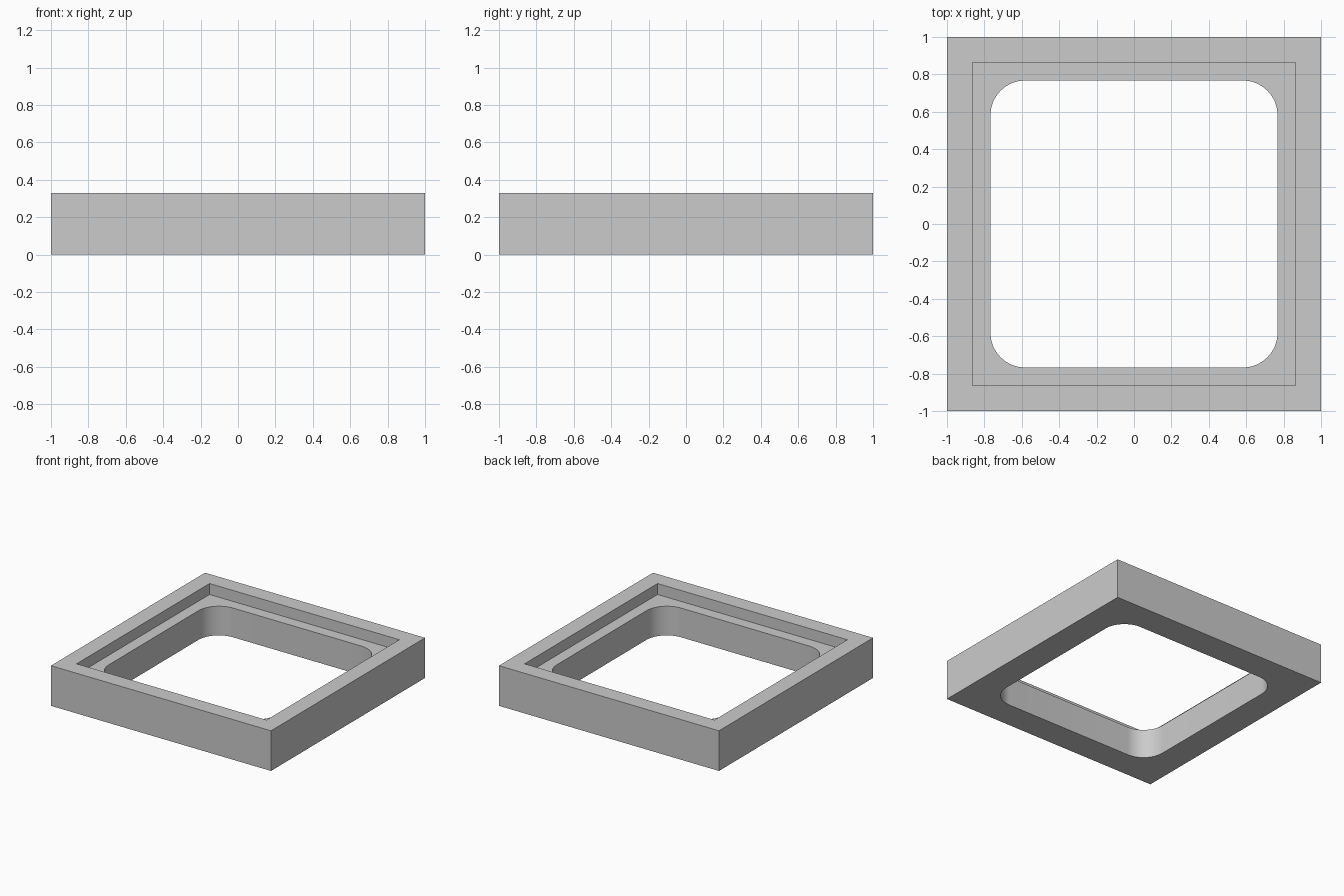
import bpy
import bmesh

cube = bpy.data.objects.get("Cube")
if cube:
    bpy.data.objects.remove(cube, do_unlink=True)

HEIGHT = 0.33
LEDGE_Z = 0.24

grey = bpy.data.materials.new("plain grey")
grey.use_nodes = True
colour = (0.6, 0.6, 0.6, 1)
grey.diffuse_color = colour
grey.node_tree.nodes["Principled BSDF"].inputs["Base Color"].default_value = colour


def make_block(name, half, low, high, radius=0):
    """Square block between two heights, with optional rounded upright corners."""
    bm = bmesh.new()
    bmesh.ops.create_cube(bm, size=1)
    for v in bm.verts:
        v.co.x *= 2 * half
        v.co.y *= 2 * half
        v.co.z = high if v.co.z > 0 else low
    if radius:
        upright = [e for e in bm.edges if abs(e.verts[0].co.z - e.verts[1].co.z) > 0.01]
        bmesh.ops.bevel(bm, geom=upright, offset=radius, segments=16,
                        profile=0.5, affect='EDGES')
    mesh = bpy.data.meshes.new(name)
    bm.to_mesh(mesh)
    bm.free()
    mesh.materials.append(grey)
    obj = bpy.data.objects.new(name, mesh)
    bpy.context.collection.objects.link(obj)
    return obj


# Outer frame, with a square recess above a rounded opening
frame = make_block("square_frame", 1, 0, HEIGHT)
cutters = [
    make_block("recess_cutter", 0.863, LEDGE_Z, HEIGHT + 0.2),
    make_block("opening_cutter", 0.767, -0.2, HEIGHT + 0.1, radius=0.185),
]

bpy.ops.object.select_all(action='DESELECT')
frame.select_set(True)
bpy.context.view_layer.objects.active = frame
for cutter in cutters:
    cut = frame.modifiers.new(cutter.name, 'BOOLEAN')
    cut.operation = 'DIFFERENCE'
    cut.solver = 'EXACT'
    cut.object = cutter
    bpy.ops.object.modifier_apply(modifier=cut.name)
for cutter in cutters:
    bpy.data.objects.remove(cutter, do_unlink=True)

# Smooth the rounded corners, keep the square edges crisp
bpy.ops.object.shade_smooth_by_angle()
